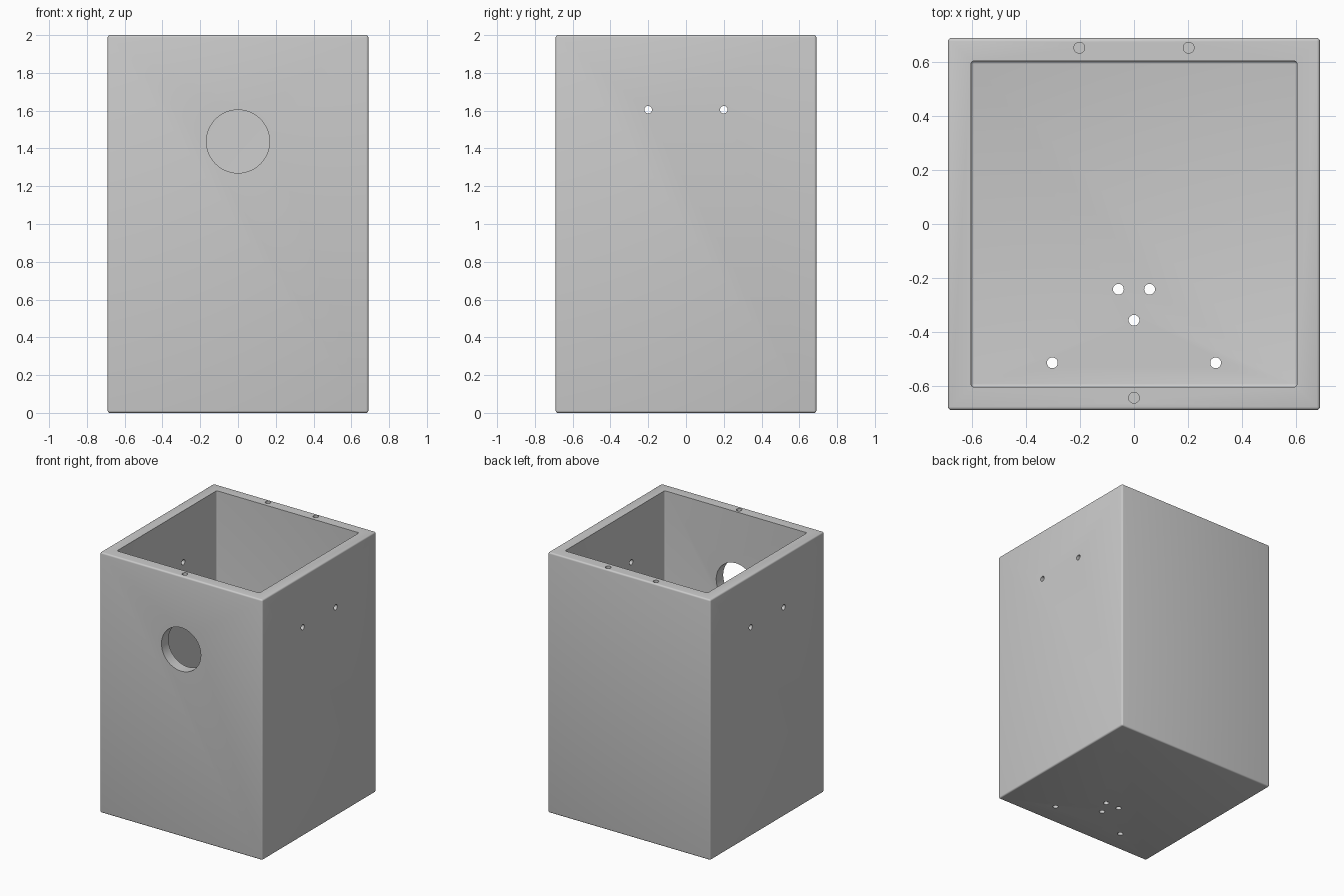
import bpy, bmesh
from math import radians
from mathutils import Matrix, Vector

W, H, WALL, EDGE = 1.38, 2.0, 0.085, 0.012
HOLE_R, ENTRANCE_R = 0.02, 0.167

cube = bpy.data.objects.get("Cube")
if cube:
    bpy.data.objects.remove(cube, do_unlink=True)

grey = bpy.data.materials.new("plain grey")
grey.use_nodes = True
colour = (0.6, 0.6, 0.6, 1)
grey.diffuse_color = colour
grey.node_tree.nodes["Principled BSDF"].inputs["Base Color"].default_value = colour


def finish(bm, name):
    mesh = bpy.data.meshes.new(name)
    bm.to_mesh(mesh)
    bm.free()
    mesh.materials.append(grey)
    obj = bpy.data.objects.new(name, mesh)
    bpy.context.collection.objects.link(obj)
    return obj


def rounded_box(name, width, bottom, top):
    bm = bmesh.new()
    bmesh.ops.create_cube(bm, size=1)
    bmesh.ops.scale(bm, vec=(width, width, top - bottom), verts=bm.verts)
    bmesh.ops.translate(bm, vec=(0, 0, (bottom + top) / 2), verts=bm.verts)
    bmesh.ops.bevel(bm, geom=bm.edges[:], offset=EDGE, segments=4,
                    profile=0.5, affect='EDGES')
    return finish(bm, name)


def drill(name, start, end, radius, sides=32):
    start, end = Vector(start), Vector(end)
    axis = end - start
    bm = bmesh.new()
    turn = axis.to_track_quat('Z', 'Y').to_matrix().to_4x4()
    bmesh.ops.create_cone(bm, cap_ends=True, segments=sides, radius1=radius,
                          radius2=radius, depth=axis.length,
                          matrix=Matrix.Translation((start + end) / 2) @ turn)
    return finish(bm, name)


# Hollow body with rounded outer edges and a rounded inner floor
body = rounded_box("box_body", W, 0, H)
cutters = [rounded_box("cavity_cutter", W - 2 * WALL, WALL, H + 0.2)]

# Round entrance in the front wall
cutters.append(drill("entrance_cutter", (0, -0.8, 1.437), (0, -0.5, 1.437), ENTRANCE_R, 96))

# Mounting holes through both side walls
for y in (-0.2, 0.2):
    cutters.append(drill("side_hole_cutter", (-0.8, y, 1.605), (0.8, y, 1.605), HOLE_R))

# Drain holes through the floor
for x, y in ((-0.058, -0.242), (0.058, -0.242), (0, -0.357), (-0.303, -0.515), (0.303, -0.515)):
    cutters.append(drill("floor_hole_cutter", (x, y, -0.1), (x, y, 0.3), HOLE_R))

# Blind screw holes in the top rim
for x, y in ((-0.203, 0.654), (0.203, 0.654), (0, -0.645)):
    cutters.append(drill("rim_hole_cutter", (x, y, H - 0.2), (x, y, H + 0.1), HOLE_R))

# Cut everything, then discard the cutters
bpy.context.view_layer.objects.active = body
for cutter in cutters:
    cutter.hide_render = True
    mod = body.modifiers.new("cut", 'BOOLEAN')
    mod.operation = 'DIFFERENCE'
    mod.solver = 'EXACT'
    mod.object = cutter
    bpy.ops.object.modifier_apply(modifier=mod.name)
    bpy.data.objects.remove(cutter, do_unlink=True)

body.data.materials.clear()
body.data.materials.append(grey)
for poly in body.data.polygons:
    poly.material_index = 0
bpy.ops.object.select_all(action='DESELECT')
body.select_set(True)
bpy.ops.object.shade_smooth_by_angle(angle=radians(30))
